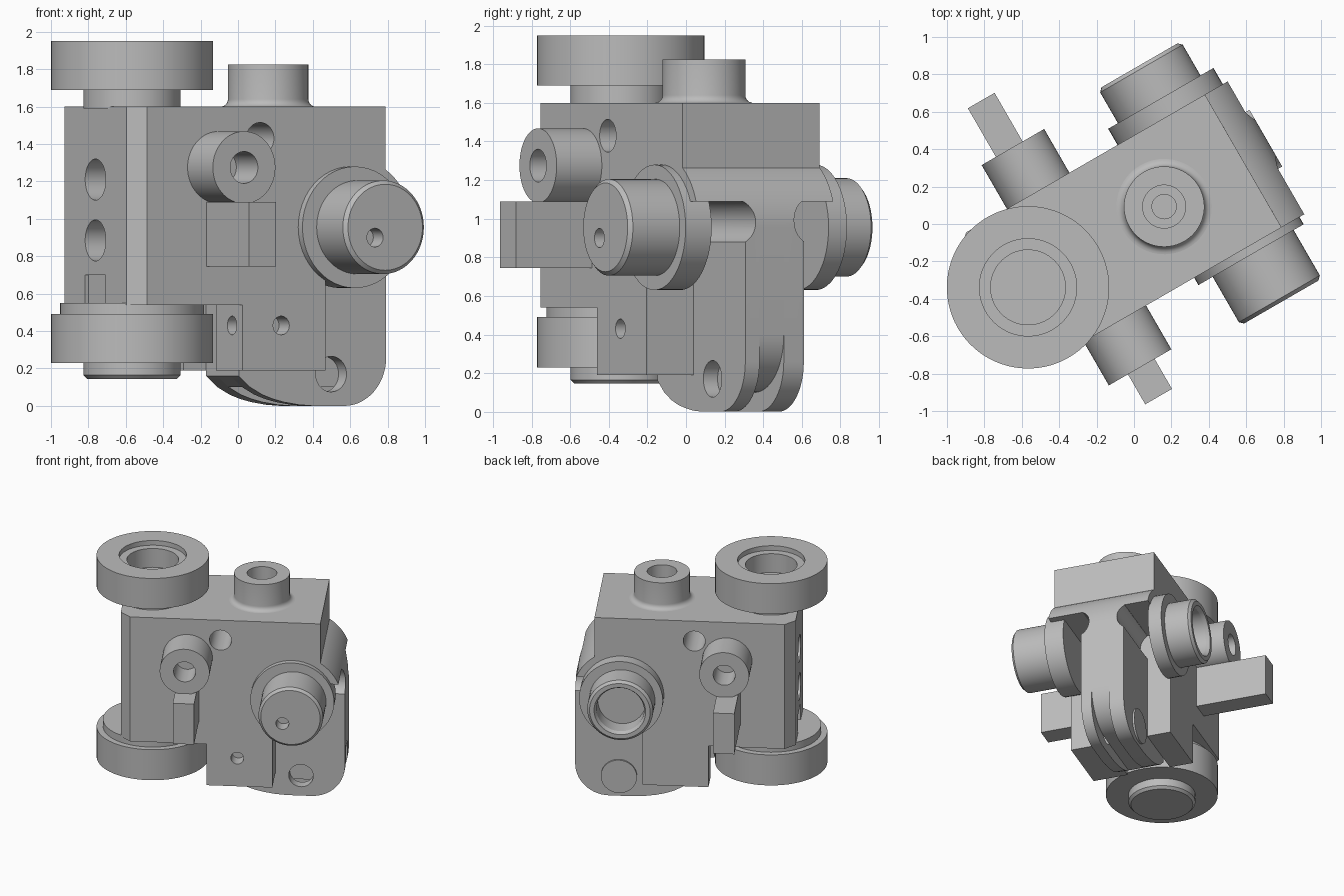
import bpy, bmesh
from math import sin, cos, radians, pi
from mathutils import Vector, Matrix

if "Cube" in bpy.data.objects:
    bpy.data.objects.remove(bpy.data.objects["Cube"])

grey = bpy.data.materials.new("plain_grey")
grey.use_nodes = True
grey.diffuse_color = (0.5, 0.5, 0.5, 1)
grey.node_tree.nodes["Principled BSDF"].inputs["Base Color"].default_value = (0.5, 0.5, 0.5, 1)

TURN = radians(30)   # the whole assembly is turned about z
AXES = {"up": (0, 0, 1), "down": (0, 0, -1), "front": (0, -1, 0),
        "back": (0, 1, 0), "end": (-1, 0, 0), "nose": (1, 0, 0)}


def finish(name, bm):
    bmesh.ops.recalc_face_normals(bm, faces=bm.faces[:])
    mesh = bpy.data.meshes.new(name)
    bm.to_mesh(mesh)
    bm.free()
    mesh.materials.append(grey)
    ob = bpy.data.objects.new(name, mesh)
    bpy.context.collection.objects.link(ob)
    ob.rotation_euler.z = TURN
    return ob


def lathe(name, origin, axis, profile, n=64):
    """Spin (radius, height) points around an axis; ends sit on the axis."""
    bm = bmesh.new()
    rings = []
    for r, h in profile:
        count = n if r > 0 else 1
        rings.append([bm.verts.new((r * cos(2 * pi * i / n), r * sin(2 * pi * i / n), h))
                      for i in range(count)])
    for a, b in zip(rings, rings[1:]):
        for i in range(n):
            j = (i + 1) % n
            quad = [a[i % len(a)], a[j % len(a)], b[j % len(b)], b[i % len(b)]]
            bm.faces.new(list(dict.fromkeys(quad)))
    turn = Vector(AXES[axis]).to_track_quat("Z", "Y").to_matrix().to_4x4()
    bm.transform(Matrix.Translation(origin) @ turn)
    return finish(name, bm)


def rod(name, origin, axis, r, length):
    return lathe(name, origin, axis, [(0, 0), (r, 0), (r, length), (0, length)], 48)


def prism(name, pts, y0, y1, chamfer_x=None):
    """Extrude a side profile of (x, z) points from y0 to y1."""
    bm = bmesh.new()
    face = bm.faces.new([bm.verts.new((x, y0, z)) for x, z in pts])
    ext = bmesh.ops.extrude_face_region(bm, geom=[face])
    verts = [g for g in ext["geom"] if isinstance(g, bmesh.types.BMVert)]
    bmesh.ops.translate(bm, verts=verts, vec=(0, y1 - y0, 0))
    if chamfer_x is not None:
        edges = [e for e in bm.edges
                 if all(abs(v.co.x - chamfer_x) < 1e-4 for v in e.verts)
                 and abs(e.verts[0].co.z - e.verts[1].co.z) > 0.5]
        bmesh.ops.bevel(bm, geom=edges, offset=0.08, segments=1, affect="EDGES")
    return finish(name, bm)


def box(name, x0, x1, y0, y1, z0, z1):
    return prism(name, [(x0, z0), (x1, z0), (x1, z1), (x0, z1)], y0, y1)


def cut(ob, cutters):
    bpy.context.view_layer.objects.active = ob
    for c in cutters:
        c.hide_render = True
        mod = ob.modifiers.new("cut", "BOOLEAN")
        mod.operation, mod.solver, mod.object = "DIFFERENCE", "EXACT", c
        bpy.ops.object.modifier_apply(modifier=mod.name)
        bpy.data.objects.remove(c)


def arc(cx, cz, r, a0, a1, n=14):
    return [(cx + r * cos(radians(a0 + (a1 - a0) * i / n)),
             cz + r * sin(radians(a0 + (a1 - a0) * i / n))) for i in range(n + 1)]


# Main body with chamfered end and rounded overhang at the nose
overhang = arc(0.47, 0.955, 0.37, 21.4, 56.5)
body = prism("body", [(-0.88, 0.54), (0.302, 0.54), (0.302, 1.09)] + overhang
             + [(0.674, 1.6), (-0.88, 1.6)], -0.41, 0.41, chamfer_x=-0.88)
cut(body, [rod("cross_hole", (-0.1, -0.6, 1.43), "back", 0.085, 1.2),
           rod("upper_end_hole", (-1, 0, 1.21), "nose", 0.11, 0.4),
           rod("lower_end_hole", (-1, 0, 0.885), "nose", 0.11, 0.4),
           box("end_notch", -1, -0.86, -0.11, 0.11, 0.5, 0.70)])

# Lower side blocks
front_block = box("front_lower_block", -0.21, 0.302, -0.41, -0.13, 0.19, 0.54)
cut(front_block, [rod("block_hole_a", (0.03, -0.5, 0.43), "back", 0.05, 0.2),
                  rod("block_hole_b", (-0.3, -0.3, 0.43), "nose", 0.05, 0.2)])
box("back_lower_block", -0.21, 0.302, 0.22, 0.41, 0.19, 0.54)

# Forked tongue: a core with two tines
nose = arc(0.47, 0.955, 0.37, 0, 21.4, 8) + [(0.6, 1.15), (0.25, 1.15), (0.25, 0.7)]
heel = [(-0.07, 0.7), (-0.07, 0.16), (0, 0.1)]
full = heel + [(0.075, 0.06), (0.14, 0.037), (0.21, 0.02), (0.3, 0.006), (0.39, 0)] \
    + arc(0.58, 0.26, 0.26, -90, 0) + nose
core = heel + arc(0.54, 0.4, 0.3, -90, 0) + nose
tongue = [prism("tongue_front_tine", full, -0.13, -0.045),
          prism("tongue_core", core, -0.045, 0.10),
          prism("tongue_back_tine", full, 0.10, 0.22)]
cut(tongue[0], [rod("pivot_hole", (0.5, -0.3, 0.17), "back", 0.095, 0.5),
                rod("front_channel", (0.302, -0.187, 0.985), "nose", 0.12, 0.8)])
cut(tongue[2], [rod("back_channel", (0.302, 0.283, 0.985), "nose", 0.12, 0.8)])
rod("pivot_pin", (0.5, 0.11, 0.17), "back", 0.14, 0.125)

# Shoulder flanges and drums
rod("front_flange", (0.46, -0.30, 0.955), "front", 0.325, 0.155)
rod("back_flange", (0.46, 0.40, 0.955), "back", 0.325, 0.11)
front_drum = lathe("front_drum", (0.473, -0.4, 0.955), "front",
                   [(0, 0), (0.25, 0), (0.25, 0.335), (0.23, 0.355), (0, 0.355)])
cut(front_drum, [rod("drum_hole", (0.41, -0.9, 0.9), "back", 0.05, 0.25)])
lathe("back_drum", (0.45, 0.45, 0.955), "back",
      [(0, 0), (0.255, 0), (0.255, 0.25), (0.235, 0.27), (0.2, 0.27),
       (0.185, 0.24), (0.185, 0.1), (0, 0.1)])

# Side arms with bores and bars
for side, axis, s in (("front", "front", -1), ("back", "back", 1)):
    lathe(side + "_arm", (-0.355, s * 0.4, 1.275), axis,
          [(0, 0), (0.193, 0), (0.193, 0.28), (0.085, 0.28), (0.085, 0.05), (0, 0.05)])
box("front_bar", -0.43, -0.265, -0.865, -0.40, 0.745, 1.09)
box("back_bar", -0.46, -0.295, 0.40, 0.98, 0.745, 1.09)

# Top post with filleted foot and stepped bore
foot = [(0.215 + 0.04 * (1 - sin(radians(a))), 0.04 * (1 - cos(radians(a))))
        for a in range(0, 91, 15)]
lathe("top_post", (0.186, 0, 1.6), "up",
      [(0, 0)] + foot + [(0.215, 0.225), (0.115, 0.225), (0.115, 0.1),
                         (0.065, 0.1), (0.065, 0.03), (0, 0.03)])

# Upper and lower rollers
lathe("upper_roller", (-0.66, -0.01, 0), "up",
      [(0, 1.59), (0.26, 1.59), (0.26, 1.69), (0.434, 1.69), (0.434, 1.95),
       (0.26, 1.95), (0.26, 1.91), (0.2, 1.91), (0.2, 1.75), (0, 1.75)], 80)
lathe("lower_roller", (-0.66, -0.01, 0), "up",
      [(0, 0.145), (0.24, 0.145), (0.26, 0.165), (0.26, 0.23), (0.434, 0.23),
       (0.434, 0.49), (0.385, 0.49), (0.385, 0.55), (0, 0.55)], 80)

# Smooth round faces, keep edges sharp
bpy.ops.object.select_all(action="DESELECT")
for ob in bpy.context.collection.objects:
    if ob.type == "MESH" and grey.name in ob.data.materials:
        ob.select_set(True)
        bpy.context.view_layer.objects.active = ob
bpy.ops.object.shade_smooth_by_angle(angle=radians(25))
